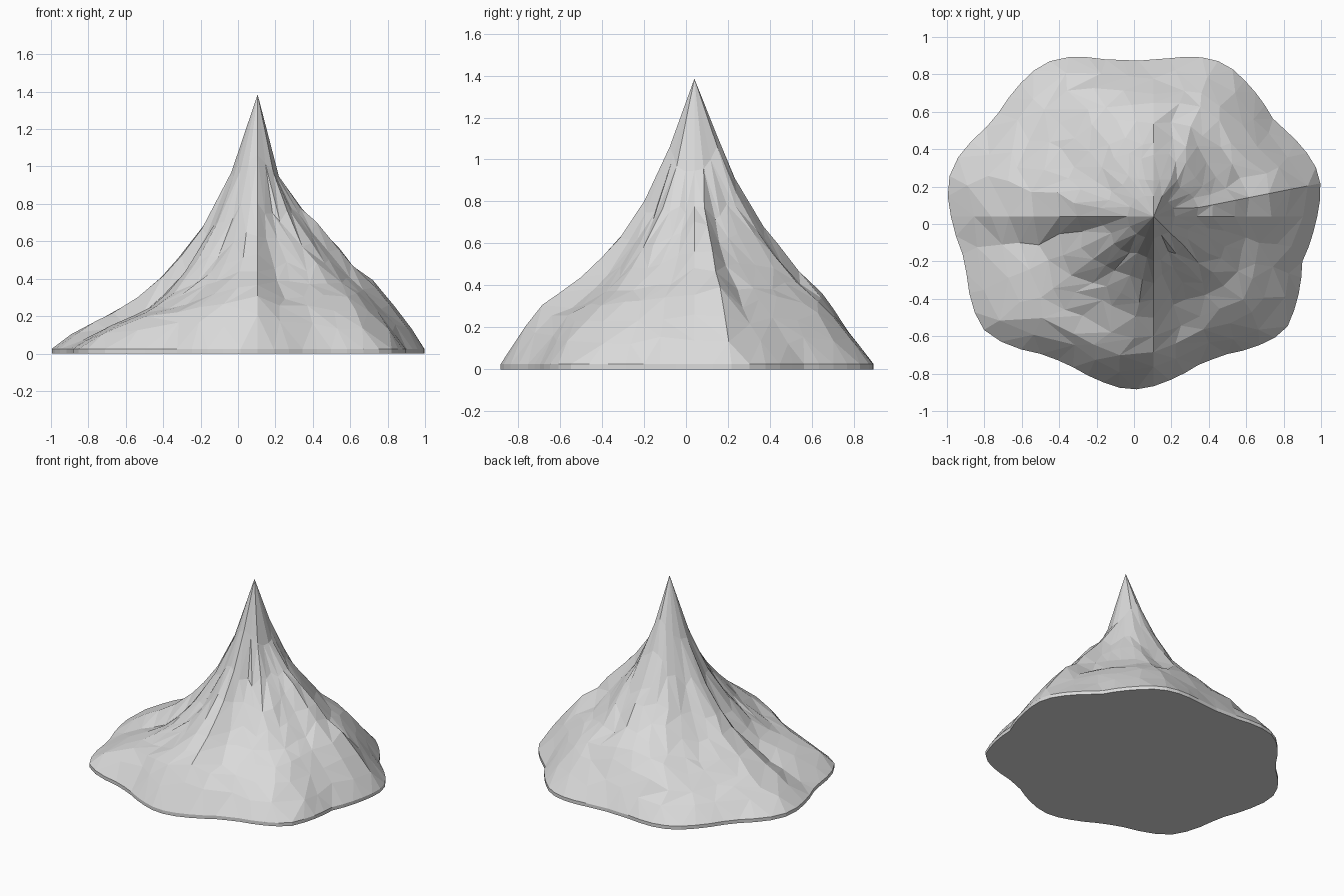
import bpy, bmesh, math, random

cube = bpy.data.objects.get("Cube")
if cube:
    bpy.data.objects.remove(cube, do_unlink=True)
random.seed(11)

PEAK = (0.105, 0.04, 1.385)
RIM_Z = 0.025
SPOKE = math.tau / 32

# Half of the footprint, front to back; the other half is its mirror
half = [(0, -.885), (.08, -.875), (.18, -.84), (.35, -.75), (.47, -.7), (.64, -.66), (.75, -.61),
        (.82, -.55), (.87, -.42), (.9, -.2), (.97, 0), (1, .2), (.97, .31), (.91, .4), (.75, .55),
        (.58, .78), (.5, .85), (.41, .885), (.31, .895), (.15, .88), (0, .87)]
outline = half + [(-x, y) for x, y in half[-2:0:-1]]

# Slope heights along the four ridges (left, back, right, front) at fractions of the way down
STOPS = [0, .12, .25, .4, .55, .7, .85, 1]
RIDGES = [[1.385, .96, .79, .66, .49, .38, .22, RIM_Z],
          [1.385, 1.13, .88, .68, .5, .4, .22, RIM_Z],
          [1.385, .99, .71, .49, .33, .23, .14, RIM_Z],
          [1.385, 1.08, .81, .62, .48, .37, .26, RIM_Z]]
GULLY = [.06, .16, .18, .07]          # depth of the hollow between ridges
# Cliffs beside the crests: crest angle, falling direction, drop, width of the foot slope
CLIFFS = [(SPOKE, 1, .1, .9), (0, -1, .06, 1.2), (math.pi / 2, -1, .09, .9),
          (math.pi, 1, .1, .9), (math.pi * 1.5, 1, .09, 1.3)]


def lerp(xs, ys, x):
    for i in range(len(xs) - 1):
        if x <= xs[i + 1]:
            return ys[i] + (ys[i + 1] - ys[i]) * (x - xs[i]) / (xs[i + 1] - xs[i])
    return ys[-1]


# Inverse radius keeps the rim straight between outline points
polar = sorted((math.atan2(y - PEAK[1], x - PEAK[0]) % math.tau,
                1 / math.hypot(x - PEAK[0], y - PEAK[1])) for x, y in outline)
polar = [(polar[-1][0] - math.tau, polar[-1][1])] + polar + [(polar[0][0] + math.tau, polar[0][1])]
angles, inverse_radii = zip(*polar)


def height(a, t, r):
    q = a / (math.pi / 2)
    i, f = int(q) % 4, q % 1
    f = f * f * (3 - 2 * f)
    z = lerp(STOPS, RIDGES[i], t) * (1 - f) + lerp(STOPS, RIDGES[(i + 1) % 4], t) * f
    z *= 1 - GULLY[i] * math.sin(2 * a) ** 2 * math.sin(math.pi * t ** 1.4)
    # Steep beside the crest, easing out across the slope
    for crest, side, drop, width in CLIFFS:
        off = side * ((a - crest + math.pi) % math.tau - math.pi)
        if 0 < off < width:
            z -= drop * min(1, off * r / .06) * (1 - off / width) * math.sin(math.pi * t)
    return z


def add_ring(bm, t, count):
    ring = []
    for k in range(count):
        a = math.tau * k / count
        crest = any(abs(a - c[0]) < .01 for c in CLIFFS)
        rough = 0 if t == 1 or t < .2 else 1
        if not crest:
            a += rough * random.uniform(-.05, .05)
        t2 = t + rough * random.uniform(-.025, .025)
        r = t2 / lerp(angles, inverse_radii, a % math.tau)
        z = height(a % math.tau, t2, r) + rough * random.uniform(-.01, .01)
        ring.append(bm.verts.new((PEAK[0] + r * math.cos(a), PEAK[1] + r * math.sin(a), z)))
    return ring


def bridge(bm, inner, outer):
    n, step = len(inner), len(outer) // len(inner)
    for k in range(n):
        a, b = inner[k], inner[(k + 1) % n]
        o = [outer[(k * step + j) % len(outer)] for j in range(step + 1)]
        if step == 2:
            tris = [(a, o[0], o[1]), (a, o[1], b), (b, o[1], o[2])]
        elif random.random() < .5:
            tris = [(a, o[0], o[1]), (a, o[1], b)]
        else:
            tris = [(a, o[0], b), (b, o[0], o[1])]
        for tri in tris:
            bm.faces.new(tri)


# Mountain slopes
bm = bmesh.new()
top = bm.verts.new(PEAK)
layout = [(.13, 16), (.25, 32), (.37, 32), (.48, 32), (.59, 32), (.7, 32), (.8, 32), (.9, 32), (1, 64)]
rings = [add_ring(bm, t, n) for t, n in layout]
first = rings[0]
for k in range(len(first)):
    bm.faces.new((top, first[k], first[(k + 1) % len(first)]))
for inner, outer in zip(rings, rings[1:]):
    bridge(bm, inner, outer)

# Thin base edge and flat underside
rim = rings[-1]
foot = [bm.verts.new((v.co.x, v.co.y, 0)) for v in rim]
for k in range(len(rim)):
    j = (k + 1) % len(rim)
    bm.faces.new((rim[k], foot[k], foot[j], rim[j]))
bm.faces.new(foot[::-1])
bmesh.ops.recalc_face_normals(bm, faces=bm.faces)

mesh = bpy.data.meshes.new("mountain")
bm.to_mesh(mesh)
bm.free()
mountain = bpy.data.objects.new("mountain", mesh)
bpy.context.collection.objects.link(mountain)

# Pale grey rock
rock = bpy.data.materials.new("pale grey rock")
rock.use_nodes = True
rock.diffuse_color = (.7, .7, .7, 1)
rock.node_tree.nodes["Principled BSDF"].inputs["Base Color"].default_value = (.7, .7, .7, 1)
mesh.materials.append(rock)
